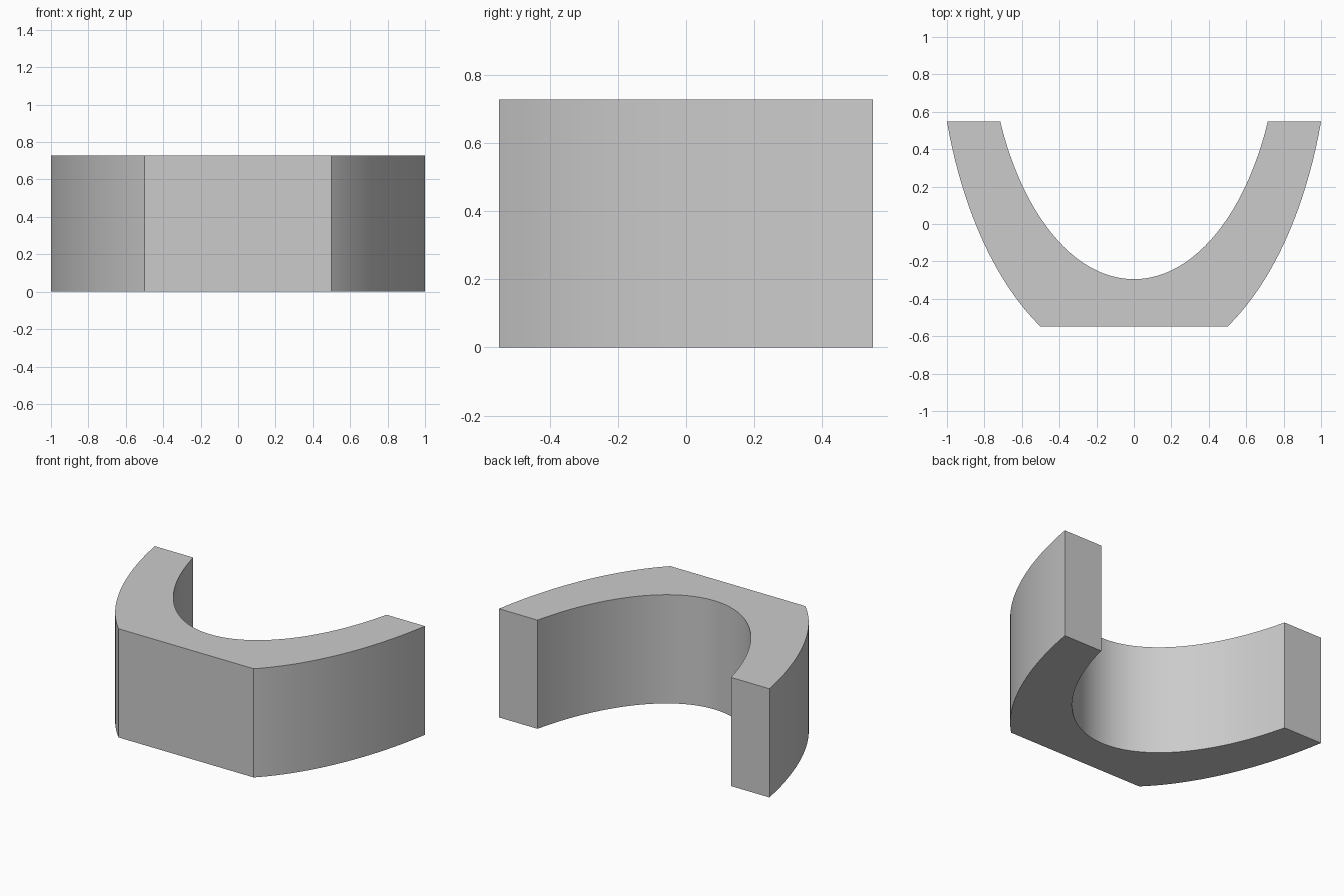
import bpy, bmesh, math

HEIGHT = 0.727
HALF_DEPTH = 0.548
CENTRE_Y = 1.107   # shared centre of both elliptical arcs
SEGMENTS = 48

cube = bpy.data.objects.get("Cube")
if cube:
    bpy.data.objects.remove(cube, do_unlink=True)


def arc(a, b, y_end, x_end):
    """Right-hand part of an ellipse, from x_end at the bottom up to y_end."""
    start = math.asin(x_end / a)
    stop = math.acos((CENTRE_Y - y_end) / b)
    steps = [start + (stop - start) * i / SEGMENTS for i in range(SEGMENTS + 1)]
    return [(a * math.sin(t), CENTRE_Y - b * math.cos(t)) for t in steps]


def mirrored(points):
    return [(-x, y) for x, y in points]


# Plain grey material
grey = bpy.data.materials.new("plain_grey")
grey.use_nodes = True
colour = (0.6, 0.6, 0.6, 1)
grey.diffuse_color = colour
grey.node_tree.nodes["Principled BSDF"].inputs["Base Color"].default_value = colour

# Profile: outer arcs joined by the flat front, inner arc as the hollow
outer = arc(1.047, 1.884, HALF_DEPTH, 0.5)
inner = arc(0.78, 1.402, HALF_DEPTH, 0)
profile = outer + inner[::-1] + mirrored(inner[1:]) + mirrored(outer[::-1])

# Extrude the profile upwards
bm = bmesh.new()
base = bm.faces.new([bm.verts.new((x, y, 0)) for x, y in profile])
top = bmesh.ops.extrude_face_region(bm, geom=[base])["geom"]
bmesh.ops.translate(bm, vec=(0, 0, HEIGHT),
                    verts=[v for v in top if isinstance(v, bmesh.types.BMVert)])
bmesh.ops.recalc_face_normals(bm, faces=bm.faces)

mesh = bpy.data.meshes.new("curved_bracket")
bm.to_mesh(mesh)
bm.free()
mesh.materials.append(grey)
bracket = bpy.data.objects.new("curved_bracket", mesh)
bpy.context.collection.objects.link(bracket)

# Smooth arcs with crisp corners
bpy.ops.object.select_all(action="DESELECT")
bracket.select_set(True)
bpy.context.view_layer.objects.active = bracket
bpy.ops.object.shade_smooth_by_angle(angle=math.radians(25))
